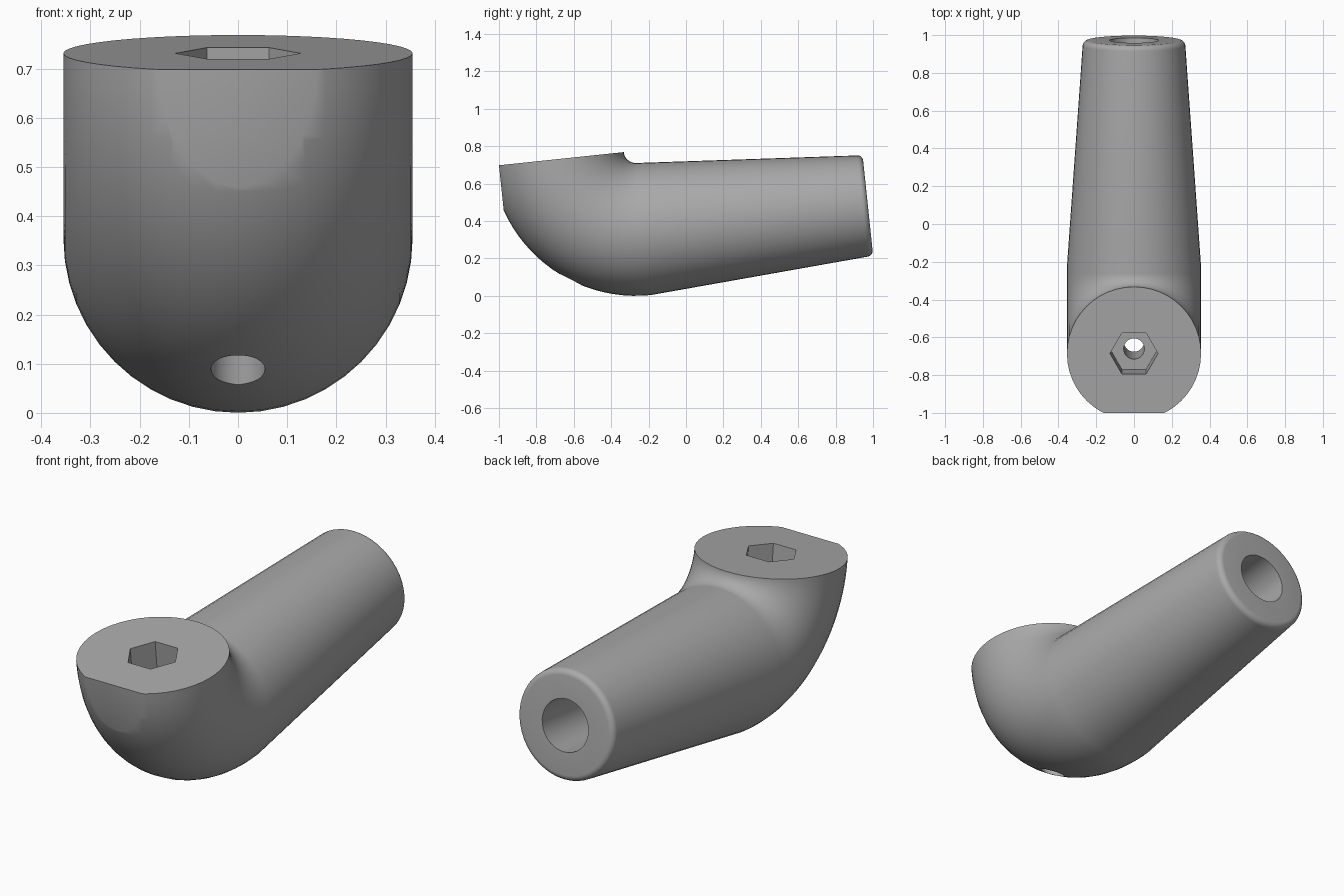
import bpy, bmesh
from math import sin, cos, pi, radians
from mathutils import Matrix

old = bpy.data.objects.get("Cube")
if old:
    bpy.data.objects.remove(old, do_unlink=True)

BEND, RADIUS = 0.42, 0.355        # elbow centreline radius, head radius
LENGTH, TIP, FILLET = 1.203, 0.272, 0.03
SEG, STEPS = 48, 24

grey = bpy.data.materials.new("plain grey")
grey.use_nodes = True
grey.diffuse_color = (0.4, 0.4, 0.4, 1)
grey.node_tree.nodes["Principled BSDF"].inputs["Base Color"].default_value = (0.4, 0.4, 0.4, 1)


def ring(bm, angle, shift, r):
    """Circle around the swept path, bend centre at the origin."""
    verts = []
    for i in range(SEG):
        a = 2 * pi * i / SEG
        d = BEND + r * sin(a)
        verts.append(bm.verts.new((r * cos(a), shift - d * cos(angle), -d * sin(angle))))
    return verts


# Body: quarter bend, tapered handle, rounded tip
bm = bmesh.new()
rings = [ring(bm, pi / 2 * i / STEPS, 0, RADIUS) for i in range(STEPS + 1)]
for i in range(7):
    b = pi / 2 * i / 6
    rings.append(ring(bm, pi / 2, LENGTH - FILLET * (1 - sin(b)), TIP - FILLET * (1 - cos(b))))
for lower, upper in zip(rings, rings[1:]):
    for i in range(SEG):
        j = (i + 1) % SEG
        bm.faces.new((lower[i], lower[j], upper[j], upper[i]))
bm.faces.new(rings[0])
bm.faces.new(rings[-1])
bmesh.ops.recalc_face_normals(bm, faces=bm.faces)
mesh = bpy.data.meshes.new("elbow_handle")
bm.to_mesh(mesh)
bm.free()
mesh.materials.append(grey)
body = bpy.data.objects.new("elbow_handle", mesh)
bpy.context.collection.objects.link(body)


def cut(name, matrix, sides=0, radius=0.5, depth=1.0):
    """Subtract a prism (or a unit cube when sides is 0) from the body."""
    tool = bmesh.new()
    if sides:
        bmesh.ops.create_cone(tool, cap_ends=True, segments=sides, radius1=radius,
                              radius2=radius, depth=depth, matrix=matrix)
    else:
        bmesh.ops.create_cube(tool, size=1, matrix=matrix)
    data = bpy.data.meshes.new(name)
    tool.to_mesh(data)
    tool.free()
    data.materials.append(grey)
    cutter = bpy.data.objects.new(name, data)
    cutter.hide_render = True
    bpy.context.collection.objects.link(cutter)
    mod = body.modifiers.new(name, "BOOLEAN")
    mod.operation, mod.solver, mod.object = "DIFFERENCE", "EXACT", cutter
    bpy.ops.object.modifier_apply(modifier=name)
    bpy.data.objects.remove(cutter, do_unlink=True)


bpy.ops.object.select_all(action="DESELECT")
body.select_set(True)
bpy.context.view_layer.objects.active = body

# Front flat, hexagonal pocket, screw hole and socket in the tip
cut("front_flat", Matrix.Translation((0, -1.236, 0)))
cut("hex_pocket", Matrix.Translation((0, -BEND, -0.07)) @ Matrix.Rotation(pi / 2, 4, "Z"),
    6, 0.127, 0.34)
cut("screw_hole", Matrix.Translation((0, -BEND, -0.55)), 32, 0.055, 0.9)
cut("tip_socket", Matrix.Translation((0, 0.85, -BEND)) @ Matrix.Rotation(pi / 2, 4, "X"),
    32, 0.13, 0.9)

# Tilt the whole part and stand it on the ground
body.data.transform(Matrix.Translation((0, -0.268, 0.775)) @ Matrix.Rotation(radians(6), 4, "X"))
bpy.ops.object.shade_smooth_by_angle(angle=radians(30))
